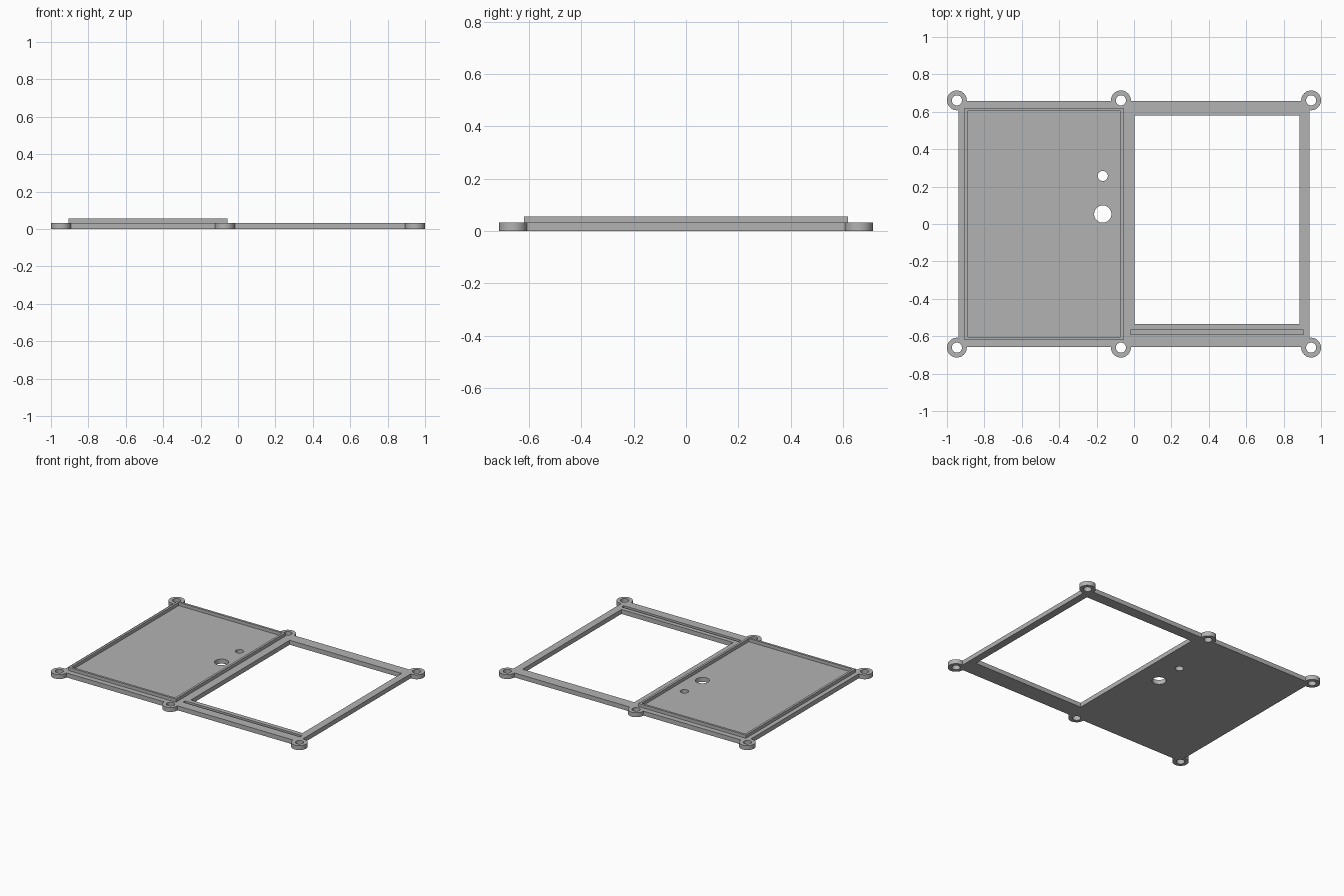
import bpy, bmesh
from mathutils import Matrix, Vector

cube = bpy.data.objects.get("Cube")
if cube:
    bpy.data.objects.remove(cube, do_unlink=True)

PLATE_TOP, RIM_TOP = 0.032, 0.055

grey = bpy.data.materials.new("light_grey")
grey.use_nodes = True
colour = (0.45, 0.45, 0.45, 1)
grey.diffuse_color = colour
grey.node_tree.nodes["Principled BSDF"].inputs["Base Color"].default_value = colour


def finish(name, bm):
    mesh = bpy.data.meshes.new(name)
    bm.to_mesh(mesh)
    bm.free()
    mesh.materials.append(grey)
    ob = bpy.data.objects.new(name, mesh)
    bpy.context.collection.objects.link(ob)
    return ob


def box(name, x0, x1, y0, y1, z0, z1):
    bm = bmesh.new()
    size = Vector((x1 - x0, y1 - y0, z1 - z0))
    mid = Vector((x0 + x1, y0 + y1, z0 + z1)) / 2
    bmesh.ops.create_cube(bm, size=1, matrix=Matrix.LocRotScale(mid, None, size))
    return finish(name, bm)


def disc(name, x, y, radius, z0, z1):
    bm = bmesh.new()
    bmesh.ops.create_cone(bm, cap_ends=True, segments=64, radius1=radius, radius2=radius,
                          depth=z1 - z0, matrix=Matrix.Translation((x, y, (z0 + z1) / 2)))
    return finish(name, bm)


def combine(target, other, operation):
    other.hide_render = True
    bpy.context.view_layer.objects.active = target
    mod = target.modifiers.new(operation, 'BOOLEAN')
    mod.operation, mod.solver, mod.object = operation, 'EXACT', other
    bpy.ops.object.modifier_apply(modifier=mod.name)
    bpy.data.objects.remove(other, do_unlink=True)


# Base plate with six round screw lugs
plate = box("base_plate", -0.937, 0.937, -0.657, 0.657, 0, PLATE_TOP)
lugs = [(x, side * 0.661) for x in (-0.947, -0.07, 0.947) for side in (-1, 1)]
for x, y in lugs:
    combine(plate, disc("lug", x, y, 0.053, 0, PLATE_TOP), 'UNION')

# Screw holes and the two panel holes
for x, y, r in [(x, y, 0.027) for x, y in lugs] + [(-0.167, 0.257, 0.027), (-0.167, 0.053, 0.046)]:
    combine(plate, disc("hole_cutter", x, y, r, -0.1, 0.1), 'DIFFERENCE')

# Window opening and the groove below it
combine(plate, box("window_cutter", 0.002, 0.884, -0.535, 0.58, -0.1, 0.1), 'DIFFERENCE')
combine(plate, box("groove_cutter", -0.02, 0.905, -0.591, -0.567, 0.016, 0.1), 'DIFFERENCE')

# Raised rim around the solid panel
rim = box("panel_rim", -0.906, -0.057, -0.619, 0.619, PLATE_TOP, RIM_TOP)
combine(rim, box("rim_cutter", -0.89, -0.073, -0.603, 0.603, 0, 0.1), 'DIFFERENCE')

# Smooth round walls, crisp edges
for ob in (plate, rim):
    bpy.ops.object.select_all(action='DESELECT')
    ob.select_set(True)
    bpy.context.view_layer.objects.active = ob
    bpy.ops.object.shade_smooth_by_angle(angle=0.6)
